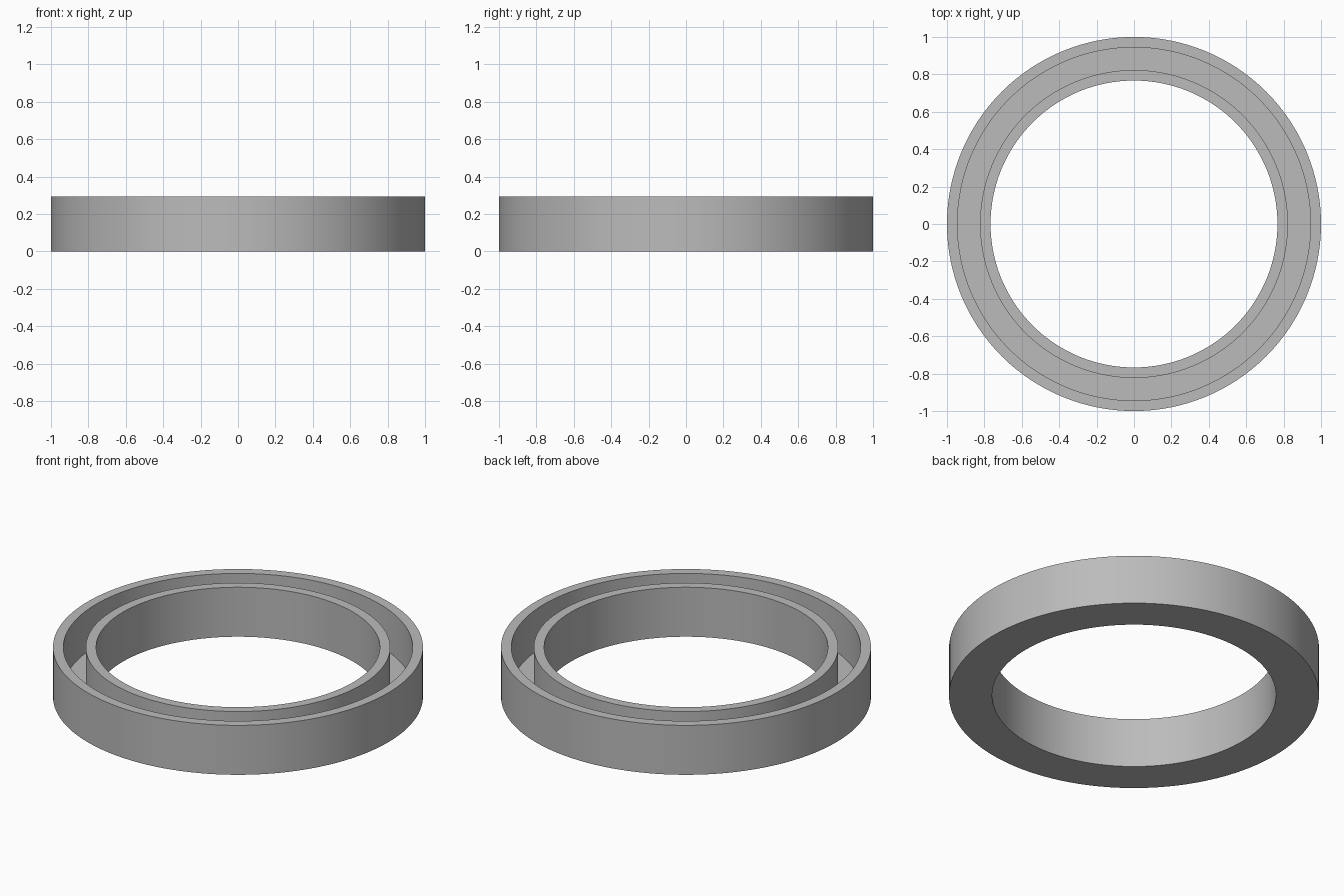
import bpy, bmesh, math
from mathutils import Matrix, Vector

cube = bpy.data.objects.get("Cube")
if cube:
    bpy.data.objects.remove(cube, do_unlink=True)

# Overall dimensions
OUTER, INNER, WALL = 1.0, 0.767, 0.056
HEIGHT, FLOOR = 0.295, 0.045
SEGMENTS = 128

# Plain grey material
grey = bpy.data.materials.new("plain_grey")
grey.use_nodes = True
colour = (0.5, 0.5, 0.5, 1)
grey.diffuse_color = colour
grey.node_tree.nodes["Principled BSDF"].inputs["Base Color"].default_value = colour

# U-shaped cross-section: two walls joined by a thin floor
profile = [
    (INNER, 0), (OUTER, 0), (OUTER, HEIGHT), (OUTER - WALL, HEIGHT),
    (OUTER - WALL, FLOOR), (INNER + WALL, FLOOR),
    (INNER + WALL, HEIGHT), (INNER, HEIGHT),
]

# Revolve the closed profile into a channelled ring
bm = bmesh.new()
verts = [bm.verts.new((r, 0, z)) for r, z in profile]
edges = [bm.edges.new((verts[i - 1], verts[i])) for i in range(len(verts))]
bmesh.ops.spin(bm, geom=verts + edges, cent=(0, 0, 0), axis=(0, 0, 1),
               angle=math.tau, steps=SEGMENTS, use_merge=True)
bmesh.ops.remove_doubles(bm, verts=bm.verts, dist=0.0001)
bmesh.ops.recalc_face_normals(bm, faces=bm.faces)

mesh = bpy.data.meshes.new("channel_ring")
bm.to_mesh(mesh)
bm.free()
mesh.materials.append(grey)
ring = bpy.data.objects.new("channel_ring", mesh)
bpy.context.collection.objects.link(ring)

# Smooth round walls with crisp rims
bpy.ops.object.select_all(action="DESELECT")
ring.select_set(True)
bpy.context.view_layer.objects.active = ring
bpy.ops.object.shade_smooth_by_angle(angle=math.radians(30))
